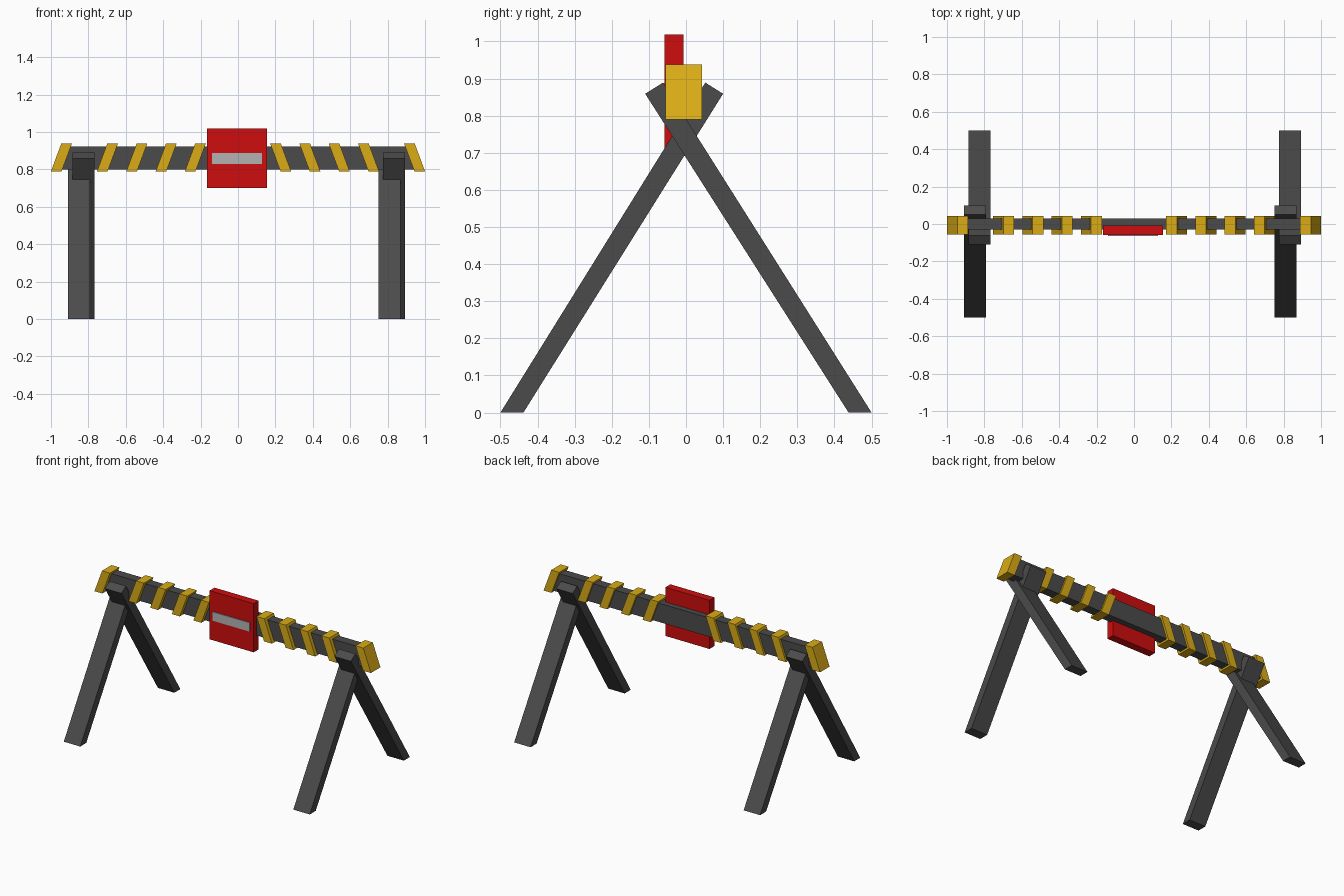
import bpy, bmesh
from mathutils import Vector

if "Cube" in bpy.data.objects:
    bpy.data.objects.remove(bpy.data.objects["Cube"])


def material(name, rgb):
    m = bpy.data.materials.new(name)
    m.diffuse_color = (*rgb, 1)
    m.use_nodes = True
    m.node_tree.nodes["Principled BSDF"].inputs["Base Color"].default_value = m.diffuse_color
    return m


DARK = material("dark grey", (0.07, 0.07, 0.07))
YELLOW = material("yellow", (0.7, 0.41, 0.008))
RED = material("red", (0.62, 0.004, 0.004))
PALE = material("pale grey", (0.45, 0.45, 0.45))


def prism(name, profile, extrude, mat):
    """Extrude a closed planar profile along a vector."""
    bm = bmesh.new()
    face = bm.faces.new([bm.verts.new(p) for p in profile])
    res = bmesh.ops.extrude_face_region(bm, geom=[face], use_keep_orig=True)
    verts = [g for g in res["geom"] if isinstance(g, bmesh.types.BMVert)]
    bmesh.ops.translate(bm, verts=verts, vec=Vector(extrude))
    bmesh.ops.recalc_face_normals(bm, faces=bm.faces)
    mesh = bpy.data.meshes.new(name)
    bm.to_mesh(mesh)
    bm.free()
    mesh.materials.append(mat)
    ob = bpy.data.objects.new(name, mesh)
    bpy.context.collection.objects.link(ob)
    return ob


def box(name, x0, x1, y0, y1, z0, z1, mat):
    return prism(name, [(x0, y0, z0), (x1, y0, z0), (x1, y0, z1), (x0, y0, z1)],
                 (0, y1 - y0, 0), mat)


# Horizontal beam
box("beam", -0.95, 0.95, -0.03, 0.03, 0.80, 0.923, DARK)

# Slanted warning bands, mirrored about the centre
for i, x in enumerate((1.0, 0.754, 0.597, 0.44, 0.284)):
    for side, s in (("left", -1), ("right", 1)):
        pts = [(x, 0.79), (x - 0.057, 0.79), (x - 0.112, 0.938), (x - 0.055, 0.938)]
        prism(f"{side}_band_{i + 1}", [(s * px, -0.055, z) for px, z in pts],
              (0, 0.098, 0), YELLOW)

# Crossed legs with flat feet; each pair is slightly offset in x
back = [(0.5, 0), (0.438, 0), (-0.11, 0.859), (-0.062, 0.889)]
front = [(-0.5, 0), (-0.438, 0), (0.10, 0.859), (0.052, 0.889)]
for side, x in (("left", -0.91), ("right", 0.75)):
    prism(f"{side}_front_leg", [(x, y, z) for y, z in front], (0.119, 0, 0), DARK)
    prism(f"{side}_back_leg", [(x + 0.024, y, z) for y, z in back], (0.119, 0, 0), DARK)

# Square sign with a pale bar
box("sign_panel", -0.165, 0.154, -0.058, -0.007, 0.70, 1.018, RED)
box("sign_bar", -0.14, 0.129, -0.063, -0.05, 0.83, 0.888, PALE)
